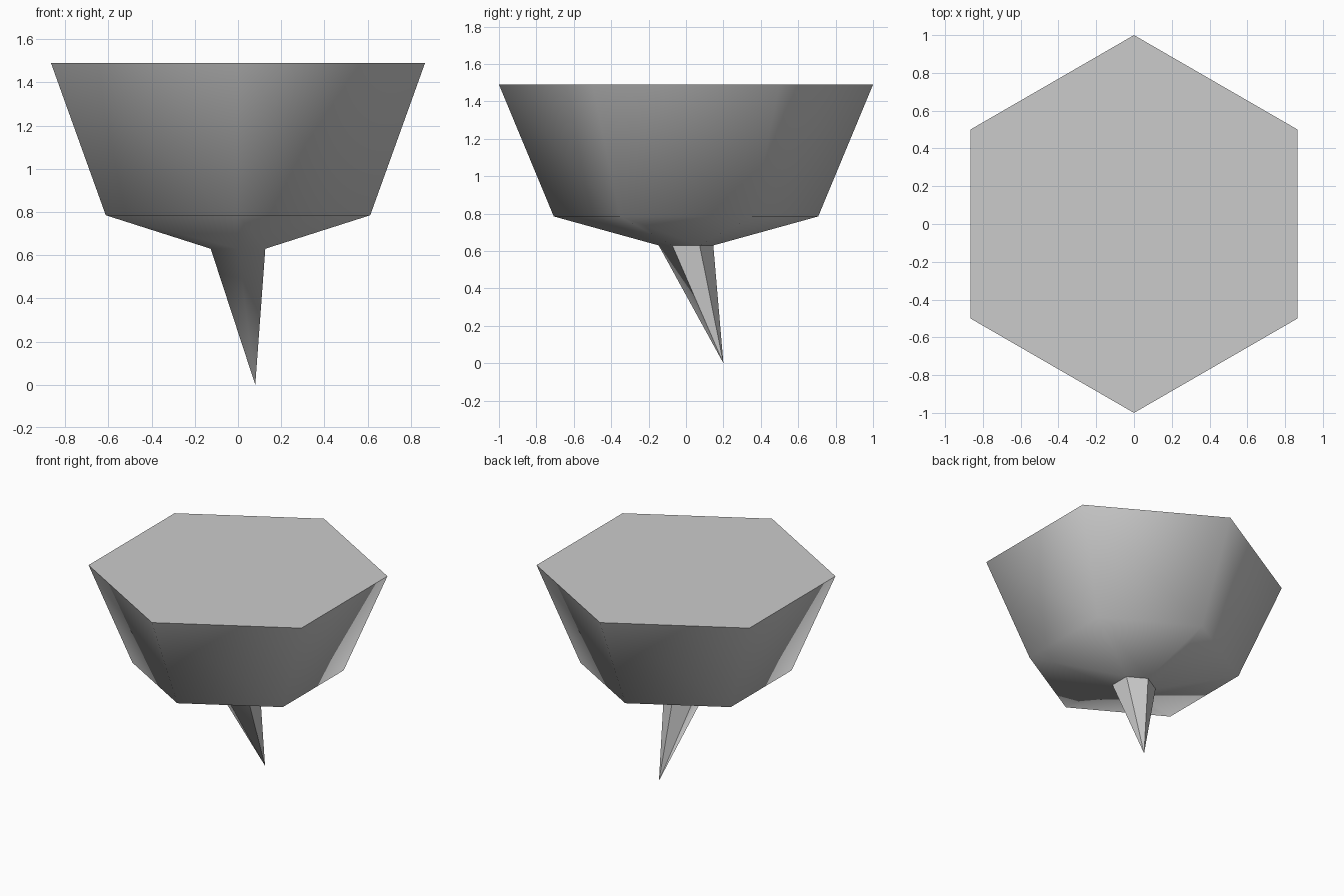
import bpy, bmesh, math

cube = bpy.data.objects.get("Cube")
if cube:
    bpy.data.objects.remove(cube, do_unlink=True)

SIDES = 6
# (radius, height) of each ring, from the rim down to the root of the spike
RINGS = [(1.0, 1.49), (0.707, 0.785), (0.146, 0.63)]
TIP = (0.08, 0.2, 0.0)

stone = bpy.data.materials.new("grey_stone")
stone.use_nodes = True
GREY = (0.6, 0.6, 0.6, 1)
stone.diffuse_color = GREY
stone.node_tree.nodes["Principled BSDF"].inputs["Base Color"].default_value = GREY

bm = bmesh.new()


def ring(radius, z):
    """Hexagon with corners pointing to the front and back."""
    angles = [math.pi / 2 + math.tau * i / SIDES for i in range(SIDES)]
    return [bm.verts.new((radius * math.cos(a), radius * math.sin(a), z)) for a in angles]


# Flat top, tapering walls and sloped underside
rings = [ring(r, z) for r, z in RINGS]
bm.faces.new(rings[0])
for upper, lower in zip(rings, rings[1:]):
    for i in range(SIDES):
        j = (i + 1) % SIDES
        bm.faces.new((upper[i], lower[i], lower[j], upper[j]))

# Leaning spike below
tip = bm.verts.new(TIP)
for i in range(SIDES):
    bm.faces.new((rings[-1][i], tip, rings[-1][(i + 1) % SIDES]))

bmesh.ops.recalc_face_normals(bm, faces=bm.faces)
mesh = bpy.data.meshes.new("floating_rock")
bm.to_mesh(mesh)
bm.free()
mesh.materials.append(stone)
rock = bpy.data.objects.new("floating_rock", mesh)
bpy.context.collection.objects.link(rock)

# Soft walls, crisp rim
bpy.ops.object.select_all(action="DESELECT")
rock.select_set(True)
bpy.context.view_layer.objects.active = rock
bpy.ops.object.shade_smooth_by_angle(angle=math.radians(60))
